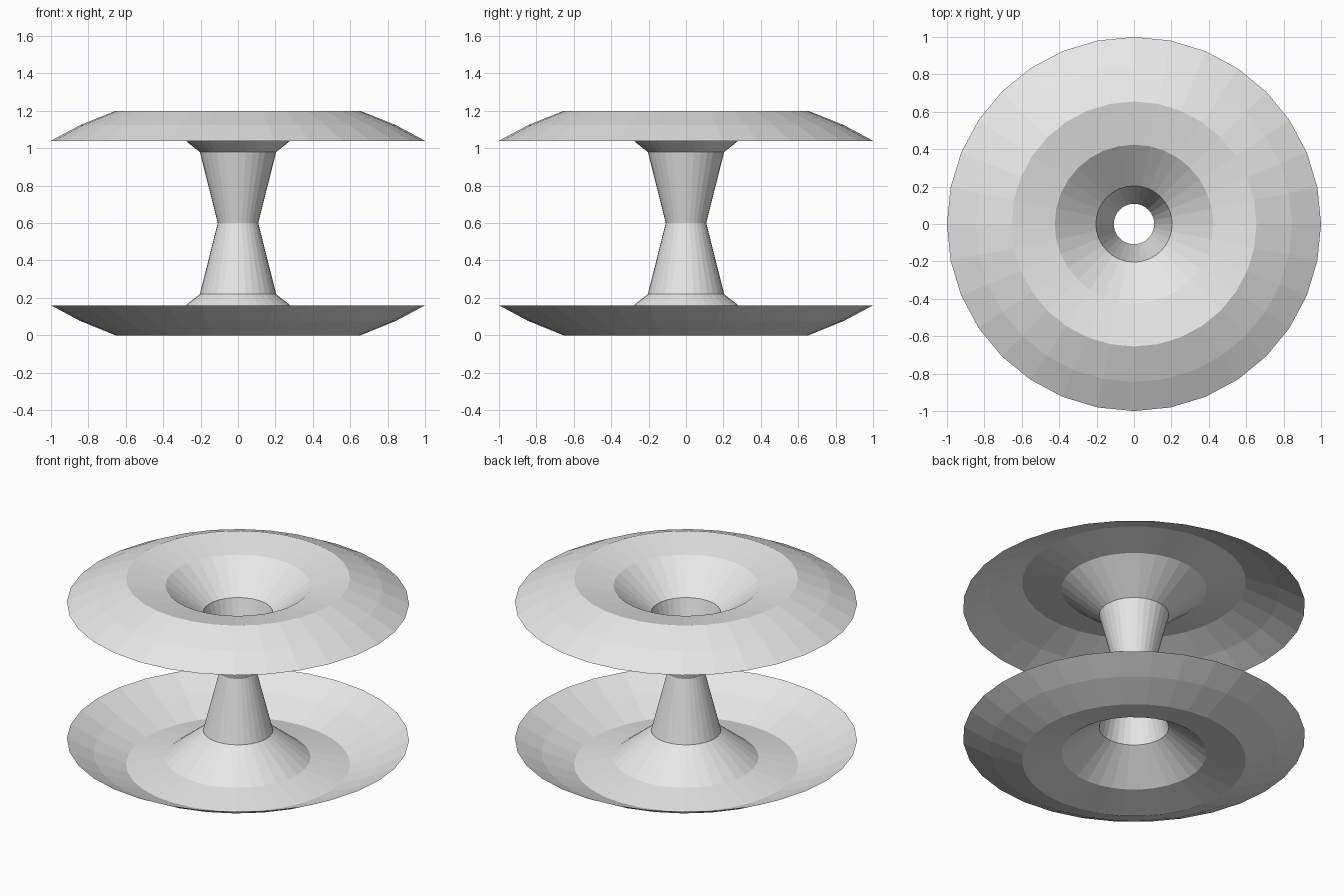
import bpy
import bmesh
from math import cos, sin, tau

SEGMENTS = 32
HEIGHT = 1.2

if "Cube" in bpy.data.objects:
    bpy.data.objects.remove(bpy.data.objects["Cube"], do_unlink=True)

# Single plain grey for the whole spool
grey = bpy.data.materials.new("light_grey")
grey.use_nodes = True
colour = (0.8, 0.8, 0.8, 1)
grey.diffuse_color = colour
grey.node_tree.nodes["Principled BSDF"].inputs["Base Color"].default_value = colour


def revolve(name, profile):
    """Turn an open (radius, height) profile into a thin faceted shell."""
    bm = bmesh.new()
    rings = [[bm.verts.new((r * cos(tau * i / SEGMENTS), r * sin(tau * i / SEGMENTS), z))
              for i in range(SEGMENTS)] for r, z in profile]
    for low, high in zip(rings, rings[1:]):
        for i in range(SEGMENTS):
            j = (i + 1) % SEGMENTS
            bm.faces.new((low[i], low[j], high[j], high[i]))
    mesh = bpy.data.meshes.new(name)
    bm.to_mesh(mesh)
    bm.free()
    mesh.materials.append(grey)
    obj = bpy.data.objects.new(name, mesh)
    bpy.context.collection.objects.link(obj)
    return obj


# Flared dish: throat, funnel, shallow shoulder, crest, drooping rim
flange = [(0.204, 0.98), (0.424, 1.154), (0.655, HEIGHT), (0.845, 1.123), (1.0, 1.04)]
throat_radius, throat_height = flange[0]

# Hollow waisted neck, open at both ends
revolve("neck", [(throat_radius, HEIGHT - throat_height),
                 (0.108, HEIGHT / 2),
                 (throat_radius, throat_height)])

# Upper flange faces up; the lower one is its mirror image facing down
revolve("upper_flange", flange[::-1])
revolve("lower_flange", [(r, HEIGHT - z) for r, z in flange])
